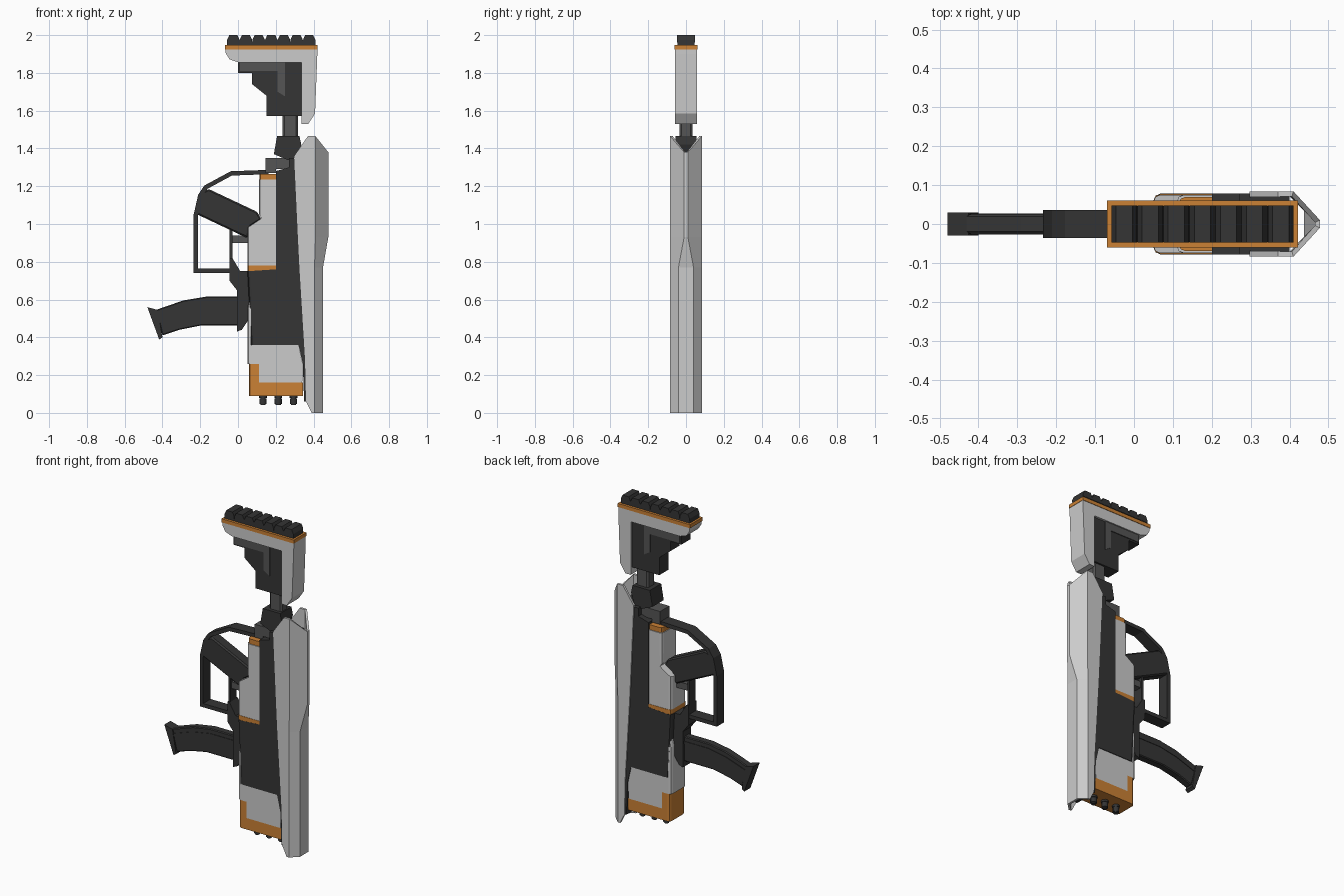
import bpy, bmesh
from mathutils import Vector

cube = bpy.data.objects.get("Cube")
if cube:
    bpy.data.objects.remove(cube, do_unlink=True)


def material(name, rgb):
    m = bpy.data.materials.new(name)
    m.use_nodes = True
    m.diffuse_color = (*rgb, 1)
    m.node_tree.nodes["Principled BSDF"].inputs["Base Color"].default_value = (*rgb, 1)
    return m


DARK = material("dark polymer", (0.035, 0.035, 0.035))
STEEL = material("dark steel", (0.09, 0.09, 0.09))
ORANGE = material("orange trim", (0.6, 0.22, 0.035))
GREY = None


def finish(name, bm, mat):
    bmesh.ops.recalc_face_normals(bm, faces=bm.faces)
    mesh = bpy.data.meshes.new(name)
    bm.to_mesh(mesh)
    bm.free()
    ob = bpy.data.objects.new(name, mesh)
    bpy.context.collection.objects.link(ob)
    if mat:
        mesh.materials.append(mat)
    return ob


def slab(name, pts, half, mat, soft=None, bevel=0.0):
    """Extrude a side profile (x, z) to both sides; soften edges with x below soft."""
    bm = bmesh.new()
    face = bm.faces.new([bm.verts.new((x, -half, z)) for x, z in pts])
    new = bmesh.ops.extrude_face_region(bm, geom=[face])["geom"]
    bmesh.ops.translate(bm, vec=(0, 2 * half, 0),
                        verts=[v for v in new if isinstance(v, bmesh.types.BMVert)])
    if soft is not None:
        edges = [e for e in bm.edges
                 if abs(e.verts[0].co.y - e.verts[1].co.y) < 1e-5
                 and all(v.co.x < soft for v in e.verts)]
        bmesh.ops.bevel(bm, geom=edges, offset=0.018, segments=2, profile=0.5,
                        affect="EDGES")
    ob = finish(name, bm, mat)
    if bevel:
        mod = ob.modifiers.new("Bevel", "BEVEL")
        mod.width, mod.segments = bevel, 1
    return ob


def box(name, x0, x1, z0, z1, half, mat, **kw):
    return slab(name, [(x0, z0), (x1, z0), (x1, z1), (x0, z1)], half, mat, **kw)


def ribbon(name, path, thick, half, mat):
    """Bar of even thickness that follows a side path."""
    pts = [Vector(p) for p in path]
    left, right = [], []
    for i, p in enumerate(pts):
        a = (p - pts[i - 1]).normalized() if i else None
        b = (pts[i + 1] - p).normalized() if i < len(pts) - 1 else None
        a, b = a or b, b or a
        t = (a + b).normalized()
        n = Vector((-t.y, t.x)) * (thick / 2 / t.dot(a))
        left.append(tuple(p + n))
        right.append(tuple(p - n))
    return slab(name, left + right[::-1], half, mat)


# Faceted hollow cover: stations of (x, z) on the inner, shoulder and ridge rails
stations = [
    ((0.39, 0), (0.405, 0), (0.45, 0), 0.04),
    ((0.36, 0.06), (0.405, 0.06), (0.45, 0.06), 0.04),
    ((0.355, 0.28), (0.405, 0.28), (0.45, 0.28), 0.04),
    ((0.325, 0.77), (0.405, 0.77), (0.45, 0.77), 0.04),
    ((0.317, 0.93), (0.41, 0.93), (0.478, 0.93), 0.01),
    ((0.297, 1.36), (0.41, 1.36), (0.478, 1.3), 0.01),
    ((0.37, 1.465), (0.41, 1.465), (0.478, 1.38), 0.01),
]
bm = bmesh.new()
rows = []
for inner, shoulder, ridge, rw in stations:
    side = [(inner, 0.084), (shoulder, 0.084), (ridge, rw)]
    ring = [(p, -w) for p, w in side] + [(p, w) for p, w in side[::-1]]
    rows.append([bm.verts.new((p[0], w, p[1])) for p, w in ring])
for a, b in zip(rows, rows[1:]):
    for i in range(5):
        bm.faces.new((a[i], a[i + 1], b[i + 1], b[i]))
cover = finish("top_cover", bm, GREY)
# Thicken towards the inside whichever way the open sheet is wound
ridge_face = max(cover.data.polygons, key=lambda f: f.center.x)
mod = cover.modifiers.new("Shell", "SOLIDIFY")
mod.thickness = 0.014
mod.offset = -1 if ridge_face.normal.x > 0 else 1

# Receiver body
slab("receiver", [(0.05, 0.75), (0.07, 0.36), (0.32, 0.36), (0.343, 0.26), (0.35, 0.06),
                  (0.385, 0.06), (0.40, 0.3), (0.40, 1.35), (0.27, 1.35), (0.27, 1.3),
                  (0.2, 1.28), (0.2, 0.76)], 0.078, DARK, soft=0.08)
slab("receiver_shelf", [(0.13, 0.76), (0.13, 1.24), (0.22, 1.24), (0.22, 0.76)], 0.06, DARK)

# Lower handguard and its trim
slab("lower_handguard", [(0.05, 0.26), (0.11, 0.26), (0.11, 0.16), (0.34, 0.16),
                         (0.342, 0.26), (0.32, 0.36), (0.07, 0.36), (0.06, 0.6),
                         (0.05, 0.55)], 0.074, GREY, soft=0.06)
slab("handguard_trim", [(0.058, 0.09), (0.343, 0.09), (0.343, 0.16), (0.11, 0.16),
                        (0.11, 0.26), (0.058, 0.26)], 0.074, ORANGE, soft=0.06)

# Three stepped muzzle tips
for i in range(3):
    x = 0.132 + 0.081 * i
    for part, r, z, h in (("stem", 0.014, 0.068, 0.055), ("tip", 0.019, 0.062, 0.03),
                          ("collar", 0.021, 0.085, 0.014)):
        bpy.ops.mesh.primitive_cylinder_add(vertices=12, radius=r, depth=h, location=(x, 0, z))
        ob = bpy.context.object
        ob.name = f"muzzle_{part}_{i + 1}"
        ob.data.materials.append(DARK)
        bpy.ops.object.shade_smooth_by_angle()

# Upper shroud with trim bands
slab("upper_shroud", [(0.05, 0.78), (0.2, 0.78), (0.2, 1.235), (0.11, 1.235), (0.112, 1.05),
                      (0.125, 1.03), (0.05, 0.98)], 0.075, GREY, soft=0.115)
box("shroud_lower_band", 0.05, 0.2, 0.752, 0.78, 0.077, ORANGE, soft=0.06)
box("shroud_upper_band", 0.115, 0.2, 1.235, 1.265, 0.07, ORANGE, soft=0.12)

# Rear link and stock tube
slab("rear_bracket", [(0.145, 1.27), (0.2, 1.27), (0.2, 1.29), (0.275, 1.29), (0.275, 1.35),
                      (0.145, 1.35)], 0.045, STEEL)
slab("neck_block", [(0.19, 1.37), (0.26, 1.34), (0.31, 1.34), (0.335, 1.42), (0.325, 1.467),
                    (0.207, 1.467)], 0.055, DARK)
box("stock_tube", 0.235, 0.318, 1.44, 1.6, 0.034, STEEL, bevel=0.01)

# Stepped stock
slab("stock_core", [(0.0, 1.86), (0.0, 1.8), (0.075, 1.8), (0.075, 1.74), (0.15, 1.68),
                    (0.15, 1.572), (0.345, 1.572), (0.345, 1.86)], 0.045, DARK)
slab("stock_rib", [(0.01, 1.858), (0.01, 1.81), (0.21, 1.81), (0.21, 1.7), (0.25, 1.675),
                   (0.25, 1.858)], 0.05, STEEL)
slab("stock_frame", [(-0.065, 1.93), (-0.065, 1.905), (-0.045, 1.872), (0.0, 1.856),
                     (0.335, 1.856), (0.335, 1.53), (0.372, 1.53), (0.408, 1.585),
                     (0.42, 1.9), (0.42, 1.93)], 0.058, GREY)
box("stock_trim", -0.07, 0.422, 1.925, 1.947, 0.061, ORANGE)

# Ridged butt pad
box("butt_pad", -0.058, 0.41, 1.94, 1.965, 0.046, DARK)
for i in range(7):
    x = -0.058 + 0.067 * i
    slab(f"pad_ridge_{i + 1}", [(x, 1.96), (x + 0.066, 1.96), (x + 0.066, 1.975),
                                (x + 0.054, 2.0), (x + 0.012, 2.0), (x, 1.975)], 0.048, DARK)

# Grip, guard and trigger
slab("grip", [(-0.155, 1.185), (-0.205, 1.16), (-0.225, 1.055), (0.05, 0.925), (0.07, 0.99),
              (0.125, 1.025), (0.1, 1.065)], 0.036, DARK, bevel=0.008)
ribbon("hand_guard", [(0.16, 1.275), (-0.035, 1.268), (-0.17, 1.195), (-0.2, 1.15),
                      (-0.223, 1.05), (-0.223, 0.752), (-0.035, 0.752)], 0.023, 0.036, DARK)
box("guard_post", -0.045, -0.03, 0.7, 0.99, 0.03, DARK)
box("trigger", -0.035, 0.06, 0.9, 0.94, 0.022, STEEL)

# Magazine well and curved magazine
slab("magazine_well", [(-0.045, 0.82), (-0.03, 0.82), (0.012, 0.75), (0.06, 0.75), (0.06, 0.5),
                       (0.02, 0.44), (-0.006, 0.43), (-0.006, 0.65), (-0.045, 0.7)], 0.04, DARK)
slab("magazine", [(0.03, 0.615), (-0.17, 0.615), (-0.29, 0.595), (-0.435, 0.545),
                  (-0.4, 0.41), (-0.31, 0.44), (-0.2, 0.462), (0.03, 0.462)],
     0.024, DARK, bevel=0.005)
ribbon("magazine_rib", [(0, 0.578), (-0.17, 0.578), (-0.29, 0.556), (-0.42, 0.512)],
       0.016, 0.027, DARK)
slab("magazine_foot", [(-0.48, 0.56), (-0.425, 0.545), (-0.4, 0.4), (-0.417, 0.388)],
     0.03, DARK)
